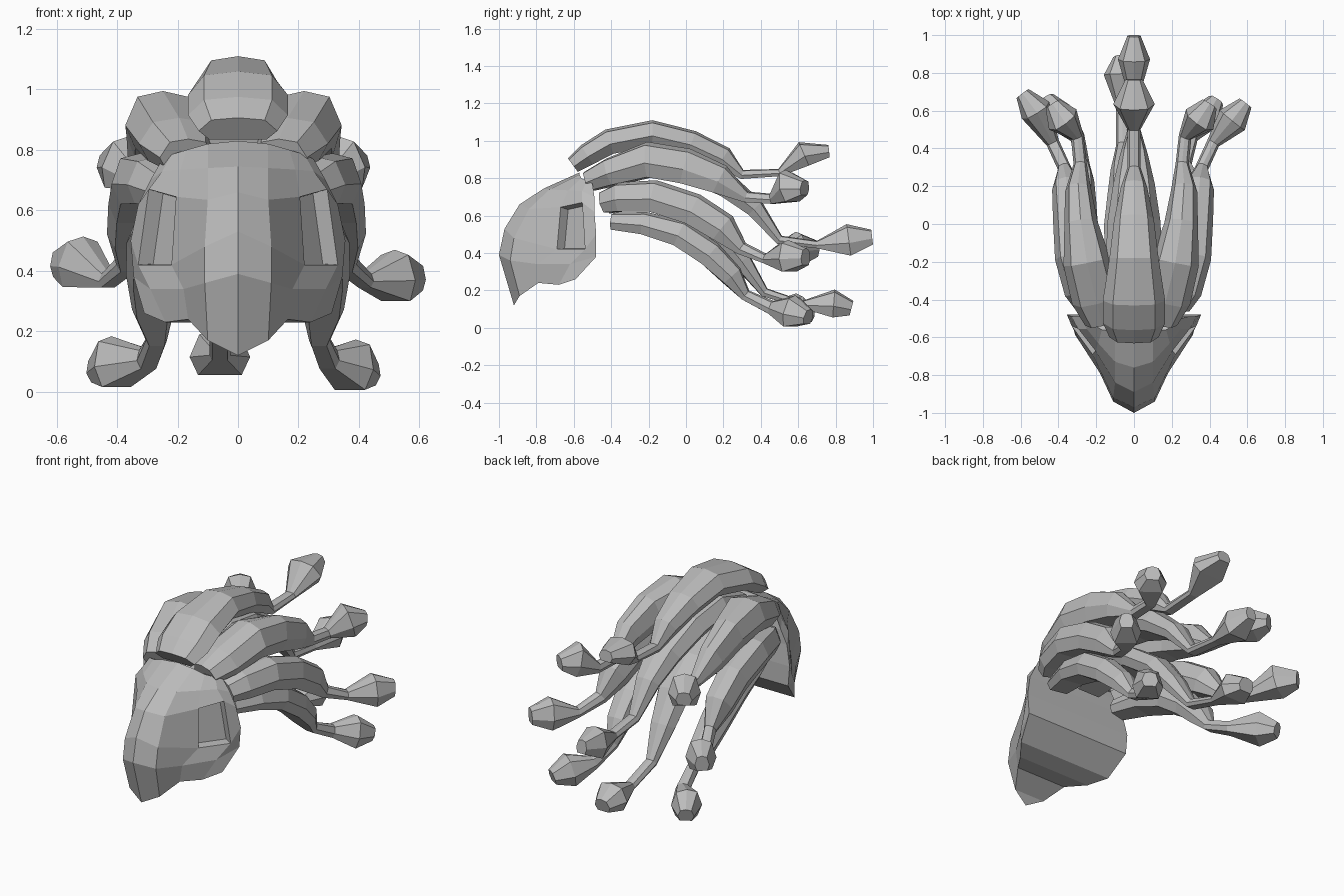
import bpy
import bmesh
from mathutils import Vector

grey = bpy.data.materials.new("plain_grey")
grey.diffuse_color = (0.5, 0.5, 0.5, 1)


def make_object(name, bm):
    bmesh.ops.recalc_face_normals(bm, faces=bm.faces[:])
    mesh = bpy.data.meshes.new(name)
    bm.to_mesh(mesh)
    bm.free()
    mesh.materials.append(grey)
    obj = bpy.data.objects.new(name, mesh)
    bpy.context.collection.objects.link(obj)
    return obj


# Strand cross-section: domed top, flat underside
SECTION = [(0, 1), (.68, .8), (1, -.2), (.72, -1), (-.72, -1), (-1, -.2), (-.68, .8)]


def strand(name, stations, side=1, shift=0, tip_shift=(0, 0, 0)):
    """Loft the section along stations of (x, y, z, half width, half height)."""
    bm = bmesh.new()
    pts = [Vector((s[0] * side + shift, s[1], s[2])) for s in stations]
    for p in pts[-2:]:
        p += Vector(tip_shift)
    rings = []
    for i, s in enumerate(stations):
        a, b = pts[max(i - 1, 0)], pts[min(i + 1, len(pts) - 1)]
        t = (b - a).normalized()
        right = t.cross(Vector((0, 0, 1))).normalized()
        up = right.cross(t)
        rings.append([bm.verts.new(pts[i] + right * u * s[3] + up * v * s[4])
                      for u, v in SECTION])
    n = len(SECTION)
    for r0, r1 in zip(rings, rings[1:]):
        for j in range(n):
            k = (j + 1) % n
            bm.faces.new((r0[j], r0[k], r1[k], r1[j]))
    bm.faces.new(rings[0])
    bm.faces.new(rings[-1])
    return make_object(name, bm)


# Central strands
strand("top_strand", [
    (0, -.605, .87, .13, .045), (0, -.53, .925, .165, .06), (0, -.41, .995, .165, .068),
    (0, -.18, 1.04, .13, .07), (0, .03, .99, .105, .065), (0, .2, .91, .07, .06),
    (0, .3, .82, .035, .025), (0, .5, .83, .035, .02), (0, .63, .93, .11, .068),
    (0, .765, .945, .045, .033)])
strand("middle_strand", [
    (0, -.45, .83, .12, .05), (0, -.2, .90, .15, .07), (0, .02, .86, .14, .075),
    (0, .22, .76, .11, .065), (0, .37, .64, .075, .05), (0, .5, .47, .035, .025),
    (0, .7, .445, .035, .02), (0, .87, .47, .085, .085), (0, .995, .485, .035, .04)])
strand("lower_strand", [
    (-.02, -.42, .66, .1, .05), (-.02, -.2, .70, .13, .06), (-.03, 0, .64, .13, .06),
    (-.04, .18, .51, .1, .06), (-.05, .3, .36, .075, .05), (-.06, .42, .19, .035, .025),
    (-.06, .62, .125, .035, .02), (-.06, .79, .13, .1, .075), (-.06, .885, .105, .05, .04)])

# Side strands, in pairs that differ slightly from left to right
UPPER = [
    (.14, -.52, .785, .09, .055), (.17, -.4, .835, .13, .075), (.22, -.2, .90, .125, .095),
    (.25, 0, .865, .09, .095), (.265, .18, .795, .07, .08), (.255, .32, .70, .035, .03),
    (.27, .46, .69, .035, .028), (.345, .55, .76, .09, .088), (.4, .635, .75, .045, .04)]
MIDDLE = [
    (.22, -.43, .675, .08, .06), (.26, -.35, .70, .1, .078), (.31, -.17, .705, .1, .085),
    (.33, .04, .635, .09, .085), (.345, .2, .535, .08, .08), (.36, .3, .425, .035, .035),
    (.42, .43, .37, .035, .025), (.52, .55, .385, .085, .085), (.59, .64, .38, .04, .045)]
LOWER = [
    (.21, -.39, .57, .07, .045), (.25, -.22, .56, .09, .06), (.28, -.03, .505, .09, .07),
    (.285, .13, .395, .085, .07), (.28, .245, .28, .07, .06), (.27, .32, .175, .035, .03),
    (.3, .46, .11, .04, .035), (.38, .57, .09, .085, .085), (.435, .655, .06, .045, .04)]
for label, side, k in (("right", 1, 0), ("left", -1, 1)):
    strand("upper_strand_" + label, UPPER, side, -.03 * k)
    strand("outer_strand_" + label, MIDDLE, side, -.01 * k, (.01 * k, .05 * k, .045 * k))
    strand("bottom_strand_" + label, LOWER, side, 0, (-.03 * k, .01 * k, .01 * k))

# Mask: columns from the centre ridge to the rear rim, each top to bottom
COLUMNS = [
    [(0, -.57, .83), (0, -.76, .745), (0, -.89, .66), (0, -.97, .53), (0, -1, .39), (0, -.92, .12)],
    [(.1, -.57, .82), (.1, -.73, .74), (.1, -.84, .635), (.11, -.92, .48), (.11, -.94, .36), (.1, -.89, .17)],
    [(.17, -.56, .80), (.19, -.63, .735), (.205, -.67, .645), (.22, -.69, .42), (.18, -.79, .34), (.165, -.79, .24)],
    [(.22, -.53, .785), (.25, -.555, .73), (.295, -.555, .67), (.33, -.54, .42), (.29, -.62, .34), (.24, -.68, .23)],
    [(.25, -.5, .77), (.29, -.49, .70), (.33, -.49, .62), (.355, -.48, .5), (.345, -.48, .38), (.31, -.59, .26)],
]
bm = bmesh.new()
rows = len(COLUMNS[0])
halves = []
for side in (1, -1):
    halves.append([[bm.verts.new((x * side, y, z)) for x, y, z in col] for col in COLUMNS])
halves[1][0] = halves[0][0]
eyes = []
for grid in halves:
    for c in range(len(COLUMNS) - 1):
        for r in range(rows - 1):
            f = bm.faces.new((grid[c][r], grid[c + 1][r], grid[c + 1][r + 1], grid[c][r + 1]))
            if (c, r) == (2, 2):
                eyes.append(f)

# Closed rear, bridged straight across between the two rims
rims = [[col[0] for col in g] + g[-1][1:] + [col[-1] for col in g[-2::-1]] for g in halves]
a, b = rims
for i in range(len(a) - 1):
    loop = []
    for v in (a[i], a[i + 1], b[i + 1], b[i]):
        if v not in loop:
            loop.append(v)
    bm.faces.new(loop)

# Sunken eye sockets
bmesh.ops.recalc_face_normals(bm, faces=bm.faces[:])
bmesh.ops.inset_individual(bm, faces=eyes, thickness=.012, depth=-.055)
make_object("mask", bm)
